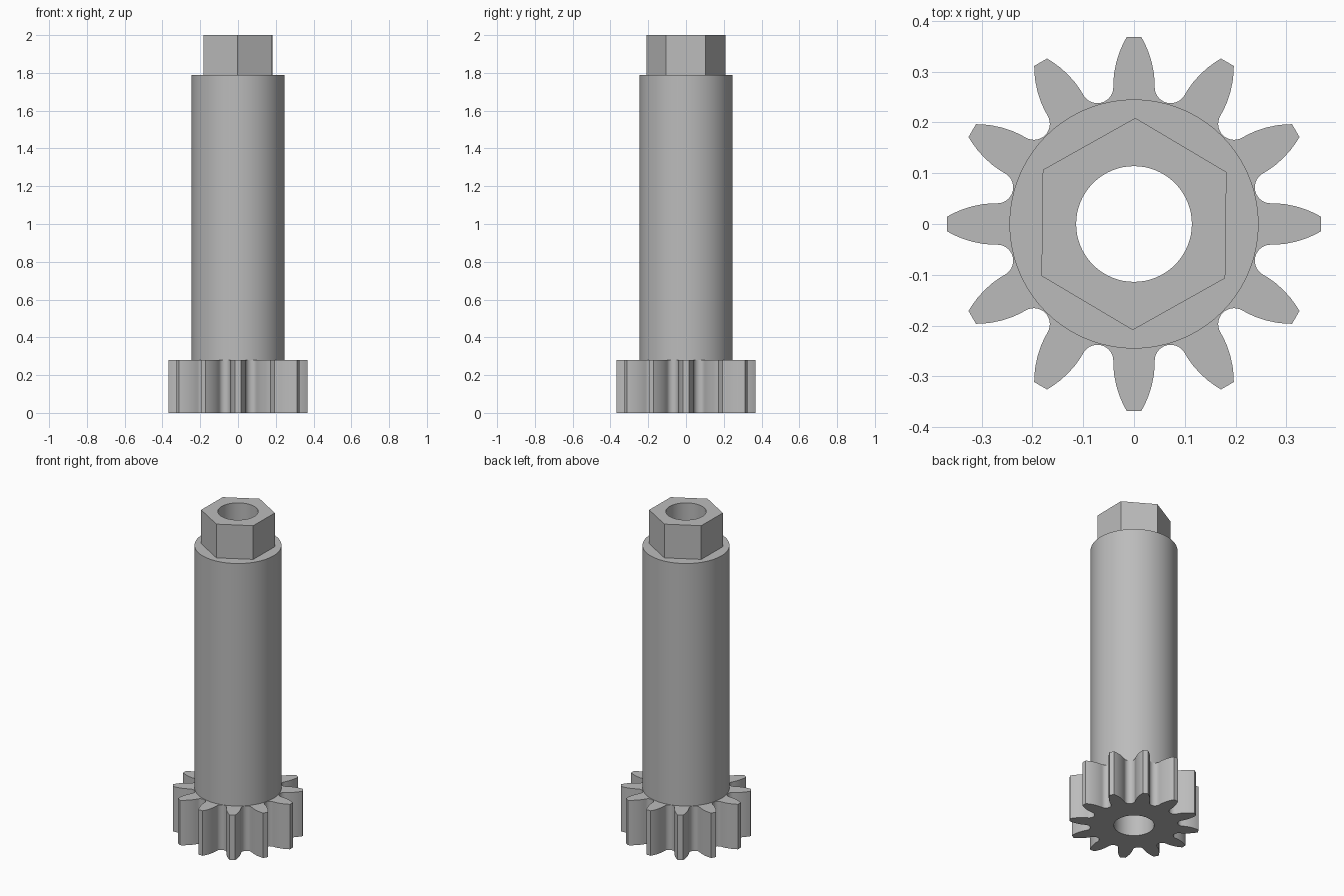
import bpy, bmesh
from math import sin, cos, pi, radians

cube = bpy.data.objects.get("Cube")
if cube:
    bpy.data.objects.remove(cube, do_unlink=True)

GEAR_TOP, SHAFT_TOP, HEAD_TOP = 0.28, 1.79, 2.0
SHAFT_R, BORE_R, HEX_R = 0.2455, 0.114, 0.209
TEETH = 12

steel = bpy.data.materials.new("grey steel")
steel.use_nodes = True
grey = (0.5, 0.5, 0.5, 1)
steel.diffuse_color = grey
steel.node_tree.nodes["Principled BSDF"].inputs["Base Color"].default_value = grey


def polygon(radius, sides, start=0.0):
    return [(radius * cos(start + 2 * pi * i / sides),
             radius * sin(start + 2 * pi * i / sides)) for i in range(sides)]


def gear_outline():
    """Curved tooth flank plus half of a round valley, mirrored and repeated."""
    half = [(0.368, 0.0146), (0.355, 0.0215), (0.34, 0.028), (0.32, 0.0345),
            (0.30, 0.0387), (0.283, 0.0405)]
    pitch = pi / TEETH
    valley_r, valley_mid = 0.0315, 0.279
    cx, cy = valley_mid * cos(pitch), valley_mid * sin(pitch)
    steps = 7
    for i in range(steps + 1):
        a = -pi / 2 - (pi / 2 - pitch) * i / steps
        half.append((cx + valley_r * cos(a), cy + valley_r * sin(a)))
    # the valley's lowest point is shared with the next tooth
    tooth = [(u, -v) for u, v in reversed(half[:-1])] + half
    points = []
    for k in range(TEETH):
        c, s = cos(2 * pitch * k), sin(2 * pitch * k)
        points += [(u * c - v * s, u * s + v * c) for u, v in tooth]
    return points


bm = bmesh.new()


def loop(points, z):
    verts = [bm.verts.new((x, y, z)) for x, y in points]
    edges = [bm.edges.new((v, verts[i - 1])) for i, v in enumerate(verts)]
    return verts, edges


def wall(low, high):
    a, b = low[0], high[0]
    for i in range(len(a)):
        bm.faces.new((a[i - 1], a[i], b[i], b[i - 1]))


def ring(outer, inner):
    bmesh.ops.triangle_fill(bm, edges=outer[1] + inner[1], use_beauty=True)


gear, circle = gear_outline(), polygon(SHAFT_R, 72)
hexagon, bore = polygon(HEX_R, 6, radians(29.3)), polygon(BORE_R, 64)

gear_low, gear_high = loop(gear, 0), loop(gear, GEAR_TOP)
shaft_low, shaft_high = loop(circle, GEAR_TOP), loop(circle, SHAFT_TOP)
hex_low, hex_high = loop(hexagon, SHAFT_TOP), loop(hexagon, HEAD_TOP)
bore_low, bore_high = loop(bore, 0), loop(bore, HEAD_TOP)

# Toothed pinion, round shaft, hexagonal head and through bore
for low, high in ((gear_low, gear_high), (shaft_low, shaft_high),
                  (hex_low, hex_high), (bore_low, bore_high)):
    wall(low, high)
# Underside, gear shoulder, shaft shoulder and head face
for outer, inner in ((gear_low, bore_low), (gear_high, shaft_low),
                     (shaft_high, hex_low), (hex_high, bore_high)):
    ring(outer, inner)
bmesh.ops.recalc_face_normals(bm, faces=bm.faces)

mesh = bpy.data.meshes.new("pinion_shaft")
bm.to_mesh(mesh)
bm.free()
mesh.materials.append(steel)
pinion_shaft = bpy.data.objects.new("pinion_shaft", mesh)
bpy.context.collection.objects.link(pinion_shaft)

bpy.ops.object.select_all(action="DESELECT")
pinion_shaft.select_set(True)
bpy.context.view_layer.objects.active = pinion_shaft
bpy.ops.object.shade_smooth_by_angle(angle=radians(30))
